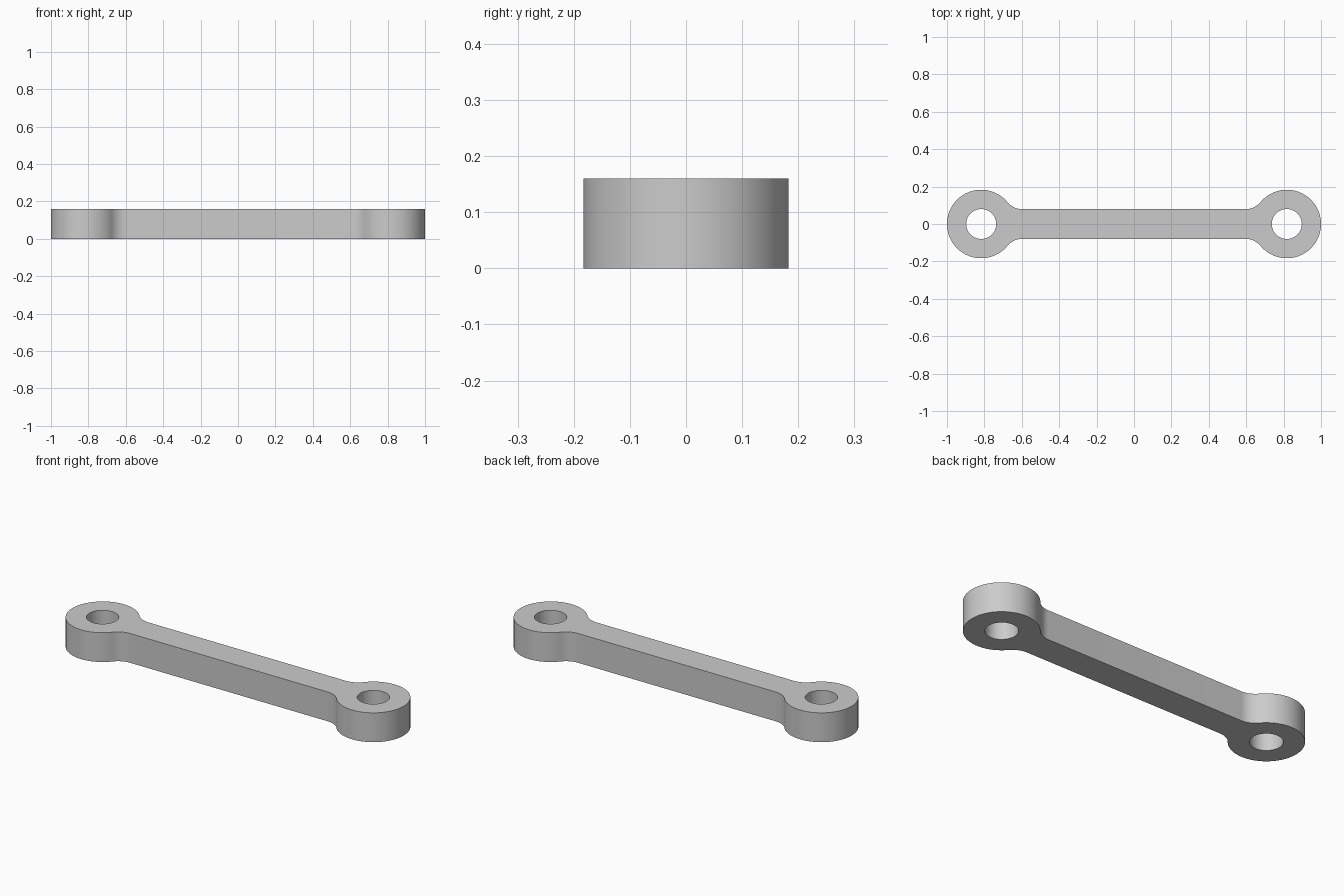
import bpy, bmesh
from math import sin, cos, pi, sqrt, atan2

cube = bpy.data.objects.get("Cube")
if cube:
    bpy.data.objects.remove(cube, do_unlink=True)

EYE_X, EYE_R, HOLE_R = 0.817, 0.183, 0.08   # end eyes
BAR_Y, FILLET_R, HEIGHT = 0.079, 0.105, 0.16


def arc(cx, cy, r, a0, a1, n):
    """Points along an arc, both ends included."""
    return [(cx + r * cos(a0 + (a1 - a0) * i / n),
             cy + r * sin(a0 + (a1 - a0) * i / n)) for i in range(n + 1)]


# Quarter outline: eye arc from the tip, then the fillet down to the bar
fillet_y = BAR_Y + FILLET_R
reach = sqrt((EYE_R + FILLET_R) ** 2 - fillet_y ** 2)
join = atan2(fillet_y, -reach)
quarter = arc(EYE_X, 0, EYE_R, 0, join, 40)
quarter += arc(EYE_X - reach, fillet_y, FILLET_R, join - pi, -pi / 2, 12)[1:]

# Mirror it to the closed outline
half = quarter + [(-x, y) for x, y in reversed(quarter)]
outline = half + [(x, -y) for x, y in reversed(half[1:-1])]
holes = [arc(s * EYE_X, 0, HOLE_R, 0, 2 * pi, 64)[:-1] for s in (-1, 1)]

# Fill the flat profile and extrude it
bm = bmesh.new()
for loop in [outline] + holes:
    verts = [bm.verts.new((x, y, 0)) for x, y in loop]
    for i, v in enumerate(verts):
        bm.edges.new((verts[i - 1], v))
bmesh.ops.triangle_fill(bm, use_beauty=True, edges=bm.edges[:])
ext = bmesh.ops.extrude_face_region(bm, geom=bm.faces[:], use_keep_orig=True)
top = [g for g in ext["geom"] if isinstance(g, bmesh.types.BMVert)]
bmesh.ops.translate(bm, verts=top, vec=(0, 0, HEIGHT))
bmesh.ops.recalc_face_normals(bm, faces=bm.faces[:])

mesh = bpy.data.meshes.new("link_arm")
bm.to_mesh(mesh)
bm.free()
link = bpy.data.objects.new("link_arm", mesh)
bpy.context.collection.objects.link(link)

# Plain grey metal
grey = bpy.data.materials.new("grey_metal")
grey.use_nodes = True
color = (0.6, 0.6, 0.6, 1)
grey.diffuse_color = color
grey.node_tree.nodes["Principled BSDF"].inputs["Base Color"].default_value = color
mesh.materials.append(grey)

# Smooth round walls, sharp rims
bpy.ops.object.select_all(action="DESELECT")
link.select_set(True)
bpy.context.view_layer.objects.active = link
bpy.ops.object.shade_smooth_by_angle(angle=pi / 6)
